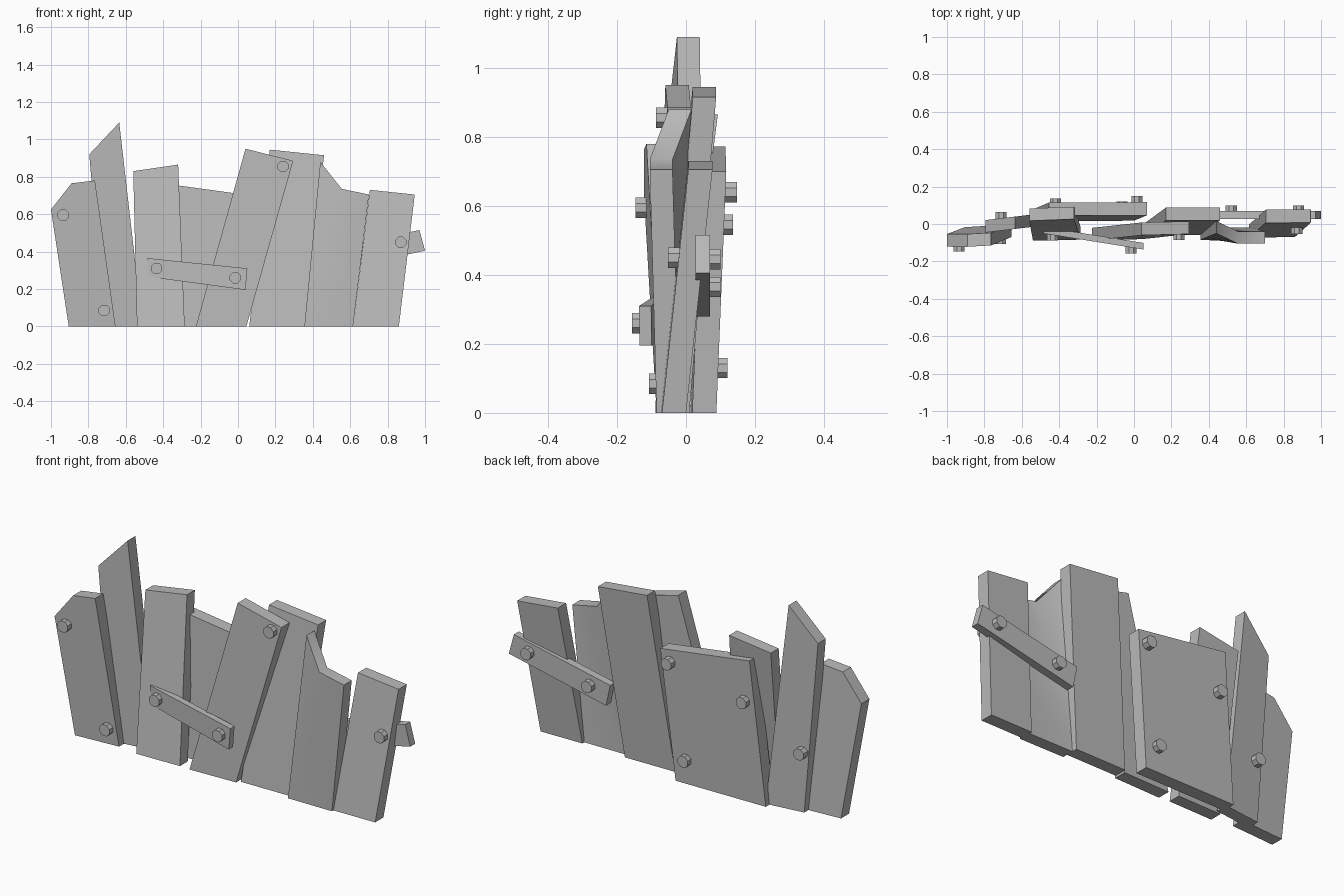
import bpy, bmesh, math
from mathutils import Matrix

if "Cube" in bpy.data.objects:
    bpy.data.objects.remove(bpy.data.objects["Cube"])

grey = bpy.data.materials.new("weathered_grey")
grey.diffuse_color = (0.5, 0.5, 0.5, 1)
grey.use_nodes = True
grey.node_tree.nodes["Principled BSDF"].inputs["Base Color"].default_value = grey.diffuse_color


def finish(bm, name):
    bmesh.ops.recalc_face_normals(bm, faces=bm.faces)
    me = bpy.data.meshes.new(name)
    bm.to_mesh(me)
    bm.free()
    me.materials.append(grey)
    ob = bpy.data.objects.new(name, me)
    bpy.context.collection.objects.link(ob)
    return ob


def plank(name, outline, thick, c, a, b):
    """Board with outline in x, z; its front lies on y = c + a*x + b*z."""
    bm = bmesh.new()
    front = [bm.verts.new((x, c + a * x + b * z, z)) for x, z in outline]
    back = [bm.verts.new((v.co.x, v.co.y + thick, v.co.z)) for v in front]
    bm.faces.new(front)
    bm.faces.new(back[::-1])
    n = len(front)
    for i in range(n):
        j = (i + 1) % n
        bm.faces.new((front[i], back[i], back[j], front[j]))
    return finish(bm, name)


def bolt(name, x, z, y, side):
    """Eight-sided bolt head standing off a surface at y; side -1 is front."""
    bm = bmesh.new()
    m = (Matrix.Translation((x, y + side * 0.008, z))
         @ Matrix.Rotation(math.pi / 2, 4, 'X') @ Matrix.Rotation(math.pi / 8, 4, 'Z'))
    bmesh.ops.create_cone(bm, cap_ends=True, segments=8, radius1=0.032,
                          radius2=0.032, depth=0.045, matrix=m)
    finish(bm, name)


# upright boards, left to right
plank("left_end_board", [(-.905, 0), (-.655, 0), (-.765, .78), (-.89, .765), (-1, .625)],
      .068, -.029, .062, -.049)
plank("tall_pointed_board", [(-.72, 0), (-.51, 0), (-.635, 1.09), (-.795, .92)],
      .066, .05, .12, 0)
plank("left_middle_board", [(-.54, 0), (-.285, 0), (-.32, .865), (-.56, .83)],
      .066, -.078, .02, .128)
plank("wide_back_panel", [(-.53, 0), (0, 0), (.07, .70), (-.455, .772)],
      .07, .018, .01, .04)
plank("leaning_board", [(-.225, 0), (.045, 0), (.295, .885), (.04, .95)],
      .068, -.082, .03, .022)
plank("right_middle_board", [(.06, 0), (.355, 0), (.46, .915), (.17, .945)],
      .068, -.062, .01, .084)
plank("right_end_board", [(.615, 0), (.86, 0), (.945, .705), (.705, .73)],
      .07, -.08, .012, .107)

# warped board: three columns from foot to top, folding towards its tip
cols = [((.355, -.085, 0), (.44, -.05, .88)),
        ((.44, -.085, 0), (.555, -.105, .735)),
        ((.615, -.085, 0), (.70, -.105, .705))]
ROWS, T = 5, .066
bm = bmesh.new()
grid = [[[bm.verts.new((p[0] + (q[0] - p[0]) * r / ROWS,
                        p[1] + (q[1] - p[1]) * r / ROWS + d,
                        q[2] * r / ROWS)) for r in range(ROWS + 1)]
         for p, q in cols] for d in (0, T)]
f, k = grid
for i in range(2):
    for r in range(ROWS):
        for g in grid:
            bm.faces.new((g[i][r], g[i + 1][r], g[i + 1][r + 1], g[i][r + 1]))
    for r in (0, ROWS):
        bm.faces.new((f[i][r], f[i + 1][r], k[i + 1][r], k[i][r]))
for i in (0, 2):
    for r in range(ROWS):
        bm.faces.new((f[i][r], f[i][r + 1], k[i][r + 1], k[i][r]))
warped = finish(bm, "warped_board")
bpy.context.view_layer.objects.active = warped
warped.select_set(True)
bpy.ops.object.shade_smooth_by_angle(angle=math.radians(40))

# cross straps
plank("front_strap", [(-.48, .265), (.04, .195), (.05, .31), (-.485, .365)],
      .035, -.128, -.16, 0)
plank("back_strap", [(.425, .28), (1, .405), (.97, .515), (.40, .395)],
      .042, .027, 0, 0)

# bolt heads
for i, (x, z, y, s) in enumerate([
        (-.935, .595, -.116, -1), (-.715, .085, -.077, -1),
        (-.435, .31, -.058, -1), (-.015, .26, -.126, -1),
        (.24, .855, -.056, -1), (.87, .45, -.022, -1),
        (.015, .64, .118, 1), (-.42, .545, .106, 1), (-.065, .13, .09, 1),
        (-.71, .32, .034, 1), (.52, .365, .069, 1), (.88, .445, .069, 1)]):
    bolt(f"bolt_{i + 1}", x, z, y, s)
